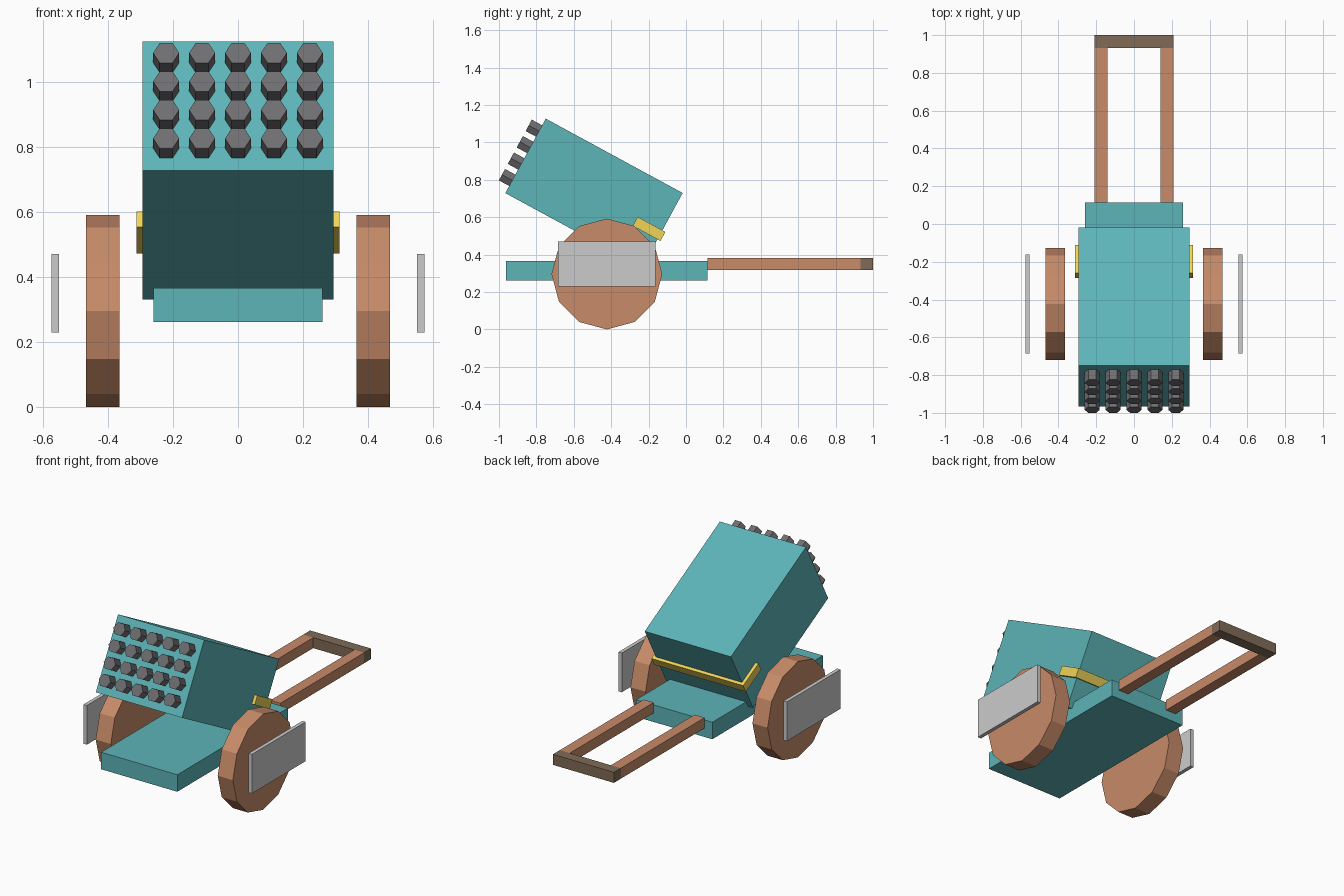
import bpy, bmesh, math
from mathutils import Matrix, Vector

if "Cube" in bpy.data.objects:
    bpy.data.objects.remove(bpy.data.objects["Cube"])


def material(name, rgb):
    m = bpy.data.materials.new(name)
    m.diffuse_color = (*rgb, 1)
    m.use_nodes = True
    m.node_tree.nodes["Principled BSDF"].inputs["Base Color"].default_value = m.diffuse_color
    return m


TEAL = material("teal_paint", (0.110, 0.458, 0.480))
WOOD = material("wood", (0.580, 0.260, 0.140))
GRIP = material("grip_wood", (0.214, 0.147, 0.095))
YELLOW = material("yellow_trim", (0.870, 0.660, 0.100))
DARK = material("dark_metal", (0.160, 0.160, 0.170))


def finish(name, bm, mat, matrix):
    bmesh.ops.recalc_face_normals(bm, faces=bm.faces)
    mesh = bpy.data.meshes.new(name)
    bm.to_mesh(mesh)
    bm.free()
    if mat:
        mesh.materials.append(mat)
    obj = bpy.data.objects.new(name, mesh)
    obj.matrix_world = matrix
    bpy.context.collection.objects.link(obj)
    return obj


def box(name, lo, hi, mat=None, matrix=Matrix()):
    lo, hi = Vector(lo), Vector(hi)
    bm = bmesh.new()
    bmesh.ops.create_cube(bm, size=1)
    bmesh.ops.scale(bm, vec=hi - lo, verts=bm.verts)
    return finish(name, bm, mat, matrix @ Matrix.Translation((lo + hi) / 2))


def prism(name, sides, radius, start, along, mat, matrix=Matrix()):
    """Regular prism from point start, extruded by the vector along (x or y axis)."""
    bm = bmesh.new()
    ring = []
    for i in range(sides):
        a = math.tau * i / sides
        p, q = radius * math.cos(a), radius * math.sin(a)
        ring.append(bm.verts.new((0, p, q) if along[0] else (p, 0, q)))
    face = bm.faces.new(ring)
    ext = bmesh.ops.extrude_face_region(bm, geom=[face], use_keep_orig=True)
    tops = [v for v in ext["geom"] if isinstance(v, bmesh.types.BMVert)]
    bmesh.ops.translate(bm, vec=along, verts=tops)
    return finish(name, bm, mat, matrix @ Matrix.Translation(start))


# Flat chassis and pull handle
box("chassis", (-0.26, -0.963, 0.262), (0.26, 0.115, 0.367), TEAL)
box("handle_crossbar", (-0.208, 0.933, 0.317), (0.208, 1.0, 0.382), GRIP)

# Mirrored handle rails, wheels and side shields
for side, s in (("left", -1), ("right", 1)):
    def side_box(name, x0, x1, yz0, yz1, mat=None):
        xs = sorted((s * x0, s * x1))
        box(f"{side}_{name}", (xs[0], *yz0), (xs[1], *yz1), mat)

    side_box("handle_rail", 0.14, 0.208, (0.115, 0.317), (0.933, 0.382), WOOD)
    side_box("shield", 0.552, 0.575, (-0.685, 0.229), (-0.162, 0.471))
    prism(f"{side}_wheel", 12, 0.296, (s * 0.365, -0.423, 0.296),
          (s * 0.103, 0, 0), WOOD)

# Tilted launcher box; its local -y is the muzzle direction
tilt = Matrix.Translation((0, -0.4925, 0.731)) @ Matrix.Rotation(math.radians(-28.5), 4, "X")
box("launcher_box", (-0.294, -0.415, -0.228), (0.294, 0.418, 0.225), TEAL, tilt)

# Yellow band wrapping the rear lower part of the launcher
box("rear_band", (-0.3135, 0.267, -0.057), (0.3135, 0.436, -0.002), YELLOW, tilt)

# Grid of hexagonal rocket tubes
for row in range(4):
    for col in range(5):
        prism(f"tube_{row + 1}_{col + 1}", 6, 0.04,
              ((col - 2) * 0.1107, -0.40, (row - 1.5) * 0.1),
              (0, -0.078, 0), DARK, tilt)
